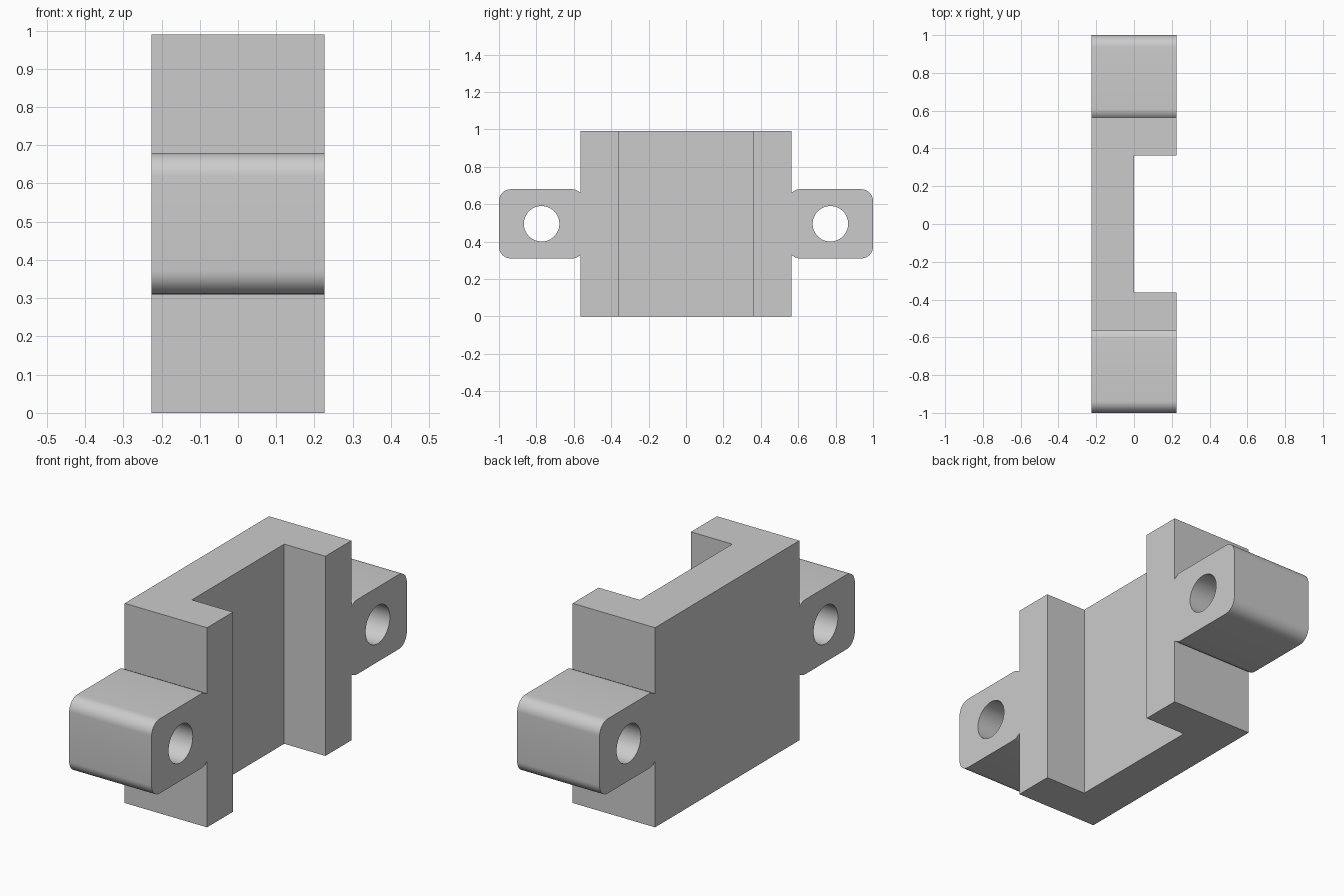
import bpy
import bmesh
from math import sin, cos, pi, acos, radians
from mathutils import Vector

if "Cube" in bpy.data.objects:
    bpy.data.objects.remove(bpy.data.objects["Cube"])

HALF_X, HEIGHT = 0.226, 0.99        # half depth and height of the body
BODY_Y, SLOT_Y = 0.565, 0.362       # outer and inner half widths
EAR_LOW, EAR_HIGH = 0.31, 0.68
HOLE_Y, HOLE_R = 0.772, 0.095
RADIUS = 0.063
INNER_Y = 0.61                      # centre of the ear's inner corner arcs

grey = bpy.data.materials.new("plain grey")
grey.use_nodes = True
colour = (0.6, 0.6, 0.6, 1)
grey.diffuse_color = colour
grey.node_tree.nodes["Principled BSDF"].inputs["Base Color"].default_value = colour


def arc(cy, cz, r, start, end, steps):
    """Points (y, z) on an arc, both ends included."""
    angles = [start + (end - start) * i / steps for i in range(steps + 1)]
    return [(cy + r * cos(a), cz + r * sin(a)) for a in angles]


def extrude_loops(name, loops, direction):
    """Fill closed outlines, the later ones being holes, and extrude them."""
    bm = bmesh.new()
    edges = []
    for loop in loops:
        verts = [bm.verts.new(p) for p in loop]
        edges += [bm.edges.new((v, verts[i - 1])) for i, v in enumerate(verts)]
    if len(loops) == 1:
        bm.faces.new(verts)
    else:
        bmesh.ops.triangle_fill(bm, edges=edges, use_beauty=True)
    result = bmesh.ops.extrude_face_region(bm, geom=bm.faces[:], use_keep_orig=True)
    moved = [g for g in result["geom"] if isinstance(g, bmesh.types.BMVert)]
    bmesh.ops.translate(bm, verts=moved, vec=Vector(direction))
    bmesh.ops.recalc_face_normals(bm, faces=bm.faces[:])
    mesh = bpy.data.meshes.new(name)
    bm.to_mesh(mesh)
    bm.free()
    mesh.materials.append(grey)
    obj = bpy.data.objects.new(name, mesh)
    bpy.context.collection.objects.link(obj)
    bpy.ops.object.select_all(action='DESELECT')
    obj.select_set(True)
    bpy.context.view_layer.objects.active = obj
    bpy.ops.object.shade_smooth_by_angle(angle=radians(30))
    return obj


# Channel-shaped body, open towards +x
half = [(-HALF_X, BODY_Y), (HALF_X, BODY_Y), (HALF_X, SLOT_Y), (0, SLOT_Y)]
section = half + [(x, -y) for x, y in reversed(half)]
extrude_loops("channel_body", [[(x, y, 0) for x, y in section]], (0, 0, HEIGHT))

# Rounded mounting ears with a through hole, cut off at the body wall
cut = acos((BODY_Y - INNER_Y) / RADIUS)
low, high, outer = EAR_LOW + RADIUS, EAR_HIGH - RADIUS, 1 - RADIUS
outline = (arc(outer, low, RADIUS, -pi / 2, 0, 10)
           + arc(outer, high, RADIUS, 0, pi / 2, 10)
           + arc(INNER_Y, high, RADIUS, pi / 2, cut, 6)
           + arc(INNER_Y, low, RADIUS, -cut, -pi / 2, 6))
hole = arc(HOLE_Y, (EAR_LOW + EAR_HIGH) / 2, HOLE_R, 0, 2 * pi, 48)[:-1]
for side, name in ((-1, "front_ear"), (1, "back_ear")):
    loops = [[(-HALF_X, side * y, z) for y, z in loop] for loop in (outline, hole)]
    extrude_loops(name, loops, (2 * HALF_X, 0, 0))
